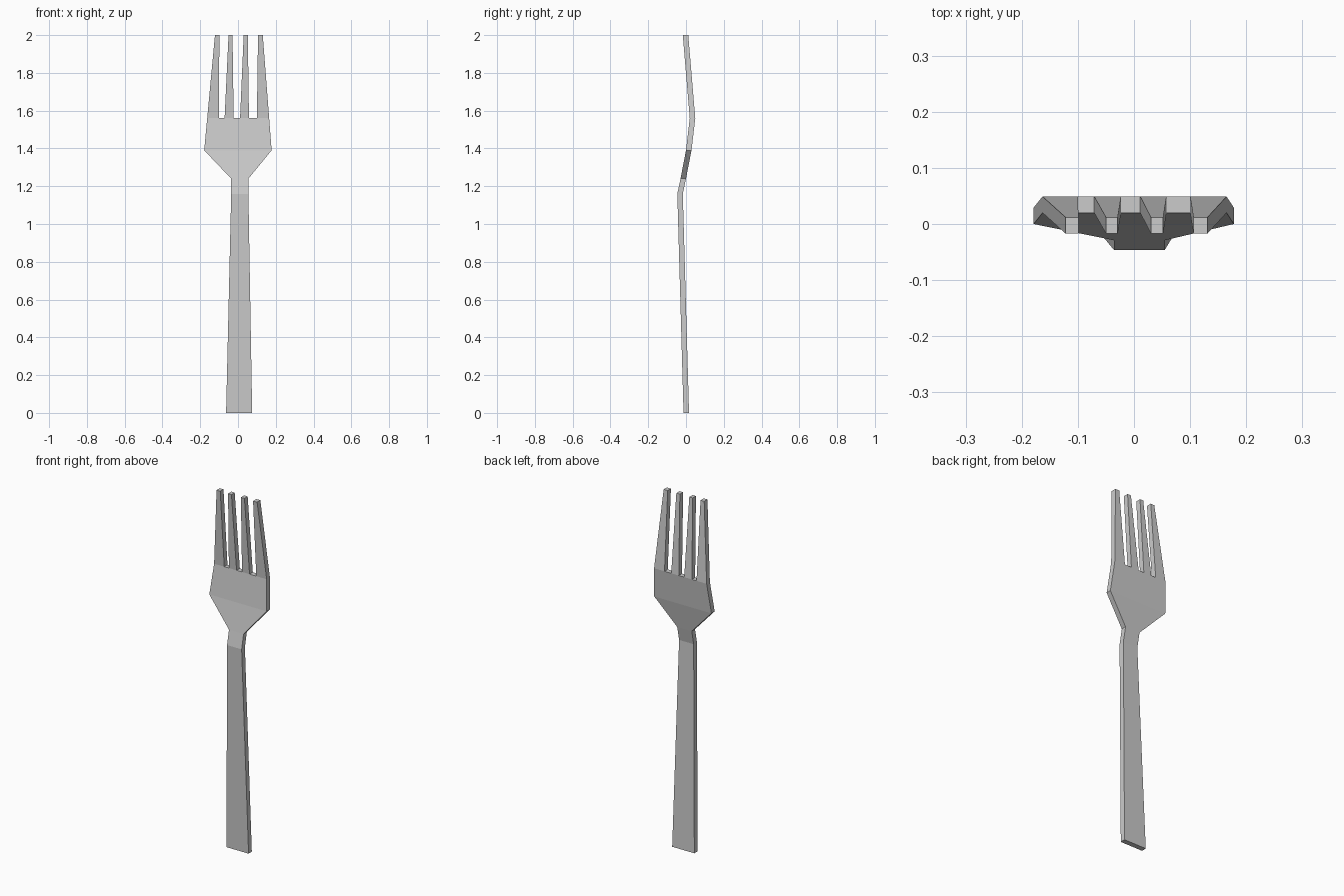
import bpy
import bmesh

cube = bpy.data.objects.get("Cube")
if cube:
    bpy.data.objects.remove(cube, do_unlink=True)

THICKNESS = 0.029

metal = bpy.data.materials.new("light grey metal")
metal.use_nodes = True
colour = (0.6, 0.6, 0.6, 1)
metal.diffuse_color = colour
metal.node_tree.nodes["Principled BSDF"].inputs["Base Color"].default_value = colour

# Cross rows of the front sheet: height, depth, then x positions
handle_end = (0, -0.013, [-0.063, 0.075])
neck_low = (1.16, -0.046, [-0.036, 0.055])
neck_top = (1.24, -0.029, [-0.036, 0.055])
shoulder = (1.39, 0, [-0.179, 0.178])
tine_root = (1.56, 0.02, [-0.163, -0.1, -0.071, -0.023, 0.011, 0.058, 0.1, 0.165])
tine_tip = (2, -0.017, [-0.122, -0.099, -0.05, -0.029, 0.03, 0.052, 0.106, 0.131])

bm = bmesh.new()


def make_row(row):
    z, y, xs = row
    return [bm.verts.new((x, y, z)) for x in xs]


def bridge(low, high):
    bm.faces.new(low + high[::-1])


# Handle, neck and head
rows = [make_row(r) for r in (handle_end, neck_low, neck_top, shoulder, tine_root)]
for low, high in zip(rows, rows[1:]):
    bridge(low, high)

# Four tapering tines
tips = make_row(tine_tip)
for i in range(0, len(tips), 2):
    bridge(rows[-1][i:i + 2], tips[i:i + 2])

# Give the bent sheet its thickness
sheet = bm.faces[:]
extruded = bmesh.ops.extrude_face_region(bm, geom=sheet, use_keep_orig=True)
back = [v for v in extruded["geom"] if isinstance(v, bmesh.types.BMVert)]
bmesh.ops.translate(bm, verts=back, vec=(0, THICKNESS, 0))
bmesh.ops.recalc_face_normals(bm, faces=bm.faces[:])

mesh = bpy.data.meshes.new("fork")
bm.to_mesh(mesh)
bm.free()
mesh.materials.append(metal)
fork = bpy.data.objects.new("fork", mesh)
bpy.context.collection.objects.link(fork)
